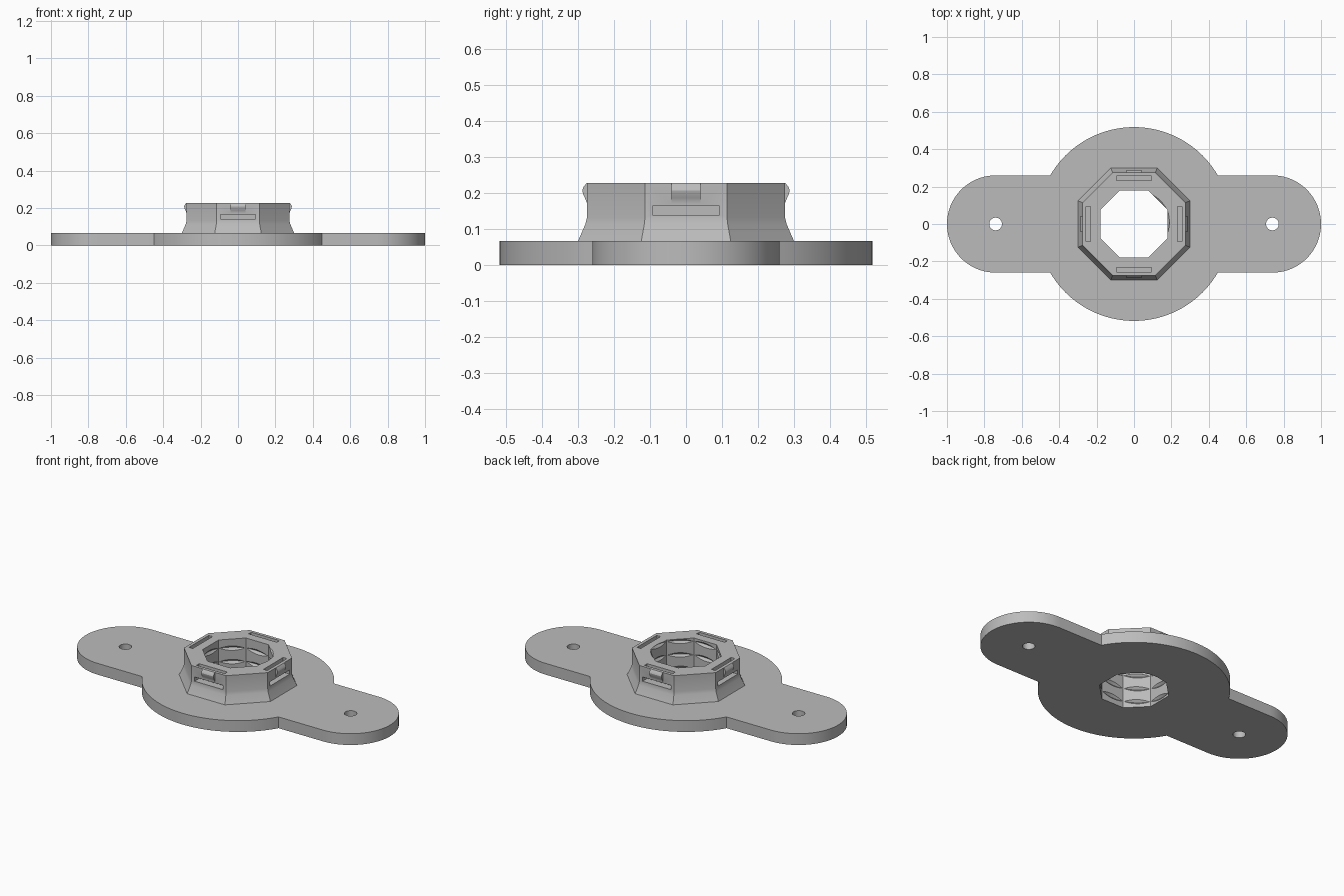
import bpy, bmesh, math
from math import cos, sin, pi, radians

if "Cube" in bpy.data.objects:
    bpy.data.objects.remove(bpy.data.objects["Cube"])

PLATE_H, TOP, BORE = 0.067, 0.228, 0.18

grey = bpy.data.materials.new("plain_grey")
grey.diffuse_color = (0.5, 0.5, 0.5, 1)
grey.use_nodes = True
grey.node_tree.nodes["Principled BSDF"].inputs["Base Color"].default_value = grey.diffuse_color


def loft(name, rings):
    """Closed solid through a list of rings with equal point counts."""
    bm = bmesh.new()
    loops = [[bm.verts.new(p) for p in r] for r in rings]
    n = len(rings[0])
    for a, b in zip(loops, loops[1:]):
        for i in range(n):
            j = (i + 1) % n
            bm.faces.new((a[i], a[j], b[j], b[i]))
    bm.faces.new(loops[0][::-1])
    bm.faces.new(loops[-1])
    bmesh.ops.recalc_face_normals(bm, faces=bm.faces[:])
    me = bpy.data.meshes.new(name)
    bm.to_mesh(me)
    bm.free()
    ob = bpy.data.objects.new(name, me)
    me.materials.append(grey)
    bpy.context.collection.objects.link(ob)
    return ob


def arc(cx, cy, r, a0, a1, n):
    return [(cx + r * cos(a0 + (a1 - a0) * i / n), cy + r * sin(a0 + (a1 - a0) * i / n))
            for i in range(n + 1)]


def at(pts, z):
    return [(x, y, z) for x, y in pts]


def octagon(apothem, z):
    r = apothem / cos(pi / 8)
    return [(r * cos(pi / 8 + k * pi / 4), r * sin(pi / 8 + k * pi / 4), z) for k in range(8)]


def side_profile(name, prof, half, k):
    """Radius/height profile, extruded sideways and turned to side k."""
    c, s = cos(k * pi / 2), sin(k * pi / 2)
    return loft(name, [[(r * c - w * s, r * s + w * c, z) for r, z in prof]
                       for w in (-half, half)])


def combine(body, tool, op):
    tool.hide_render = True
    m = body.modifiers.new(op, 'BOOLEAN')
    m.operation, m.object, m.solver = op, tool, 'EXACT'
    bpy.context.view_layer.objects.active = body
    bpy.ops.object.modifier_apply(modifier=m.name)
    bpy.data.objects.remove(tool, do_unlink=True)


# Base plate: round disc with two rounded ears
R, EAR = 0.518, 0.26
a = math.asin(EAR / R)
outline = (arc(0.74, 0, EAR, -pi / 2, pi / 2, 40) + arc(0, 0, R, a, pi - a, 48)
           + arc(-0.74, 0, EAR, pi / 2, 3 * pi / 2, 40) + arc(0, 0, R, pi + a, 2 * pi - a, 48))
body = loft("mounting_flange", [at(outline, 0), at(outline, PLATE_H)])

# Octagonal collar with flared foot
collar = loft("collar", [octagon(r, z) for r, z in
              [(0.30, 0.03), (0.30, PLATE_H), (0.280, 0.113), (0.275, 0.132), (0.275, TOP)]])
combine(body, collar, 'UNION')

# Rounded snap bumps on the four main sides
bump = [(0.265, 0.172), (0.275, 0.172), (0.281, 0.187), (0.286, 0.198), (0.288, 0.208),
        (0.285, 0.217), (0.276, TOP), (0.265, TOP)]
for k in range(4):
    combine(body, side_profile("bump", bump, 0.04, k), 'UNION')

# Octagonal bore and screw holes
combine(body, loft("bore", [octagon(BORE, -0.1), octagon(BORE, 0.4)]), 'DIFFERENCE')
for x in (-0.74, 0.74):
    hole = arc(x, 0, 0.034, 0, 2 * pi * 31 / 32, 31)
    combine(body, loft("screw_hole", [at(hole, -0.1), at(hole, 0.2)]), 'DIFFERENCE')

# Strap slots running from the top face out through the side
slot = [(0.232, 0.3), (0.232, 0.14), (0.32, 0.14), (0.32, 0.165), (0.257, 0.165), (0.257, 0.3)]
for k in range(4):
    combine(body, side_profile("strap_slot", slot, 0.093, k), 'DIFFERENCE')

# Helical thread groove nicking the flats of the bore
PITCH, SEG = 0.08, 64
rings = []
for i in range(int(4.2 * SEG)):
    t = 2 * pi * i / SEG
    z = -0.05 + PITCH * i / SEG
    ang = t + radians(20) - 2 * pi * (TOP + 0.05) / PITCH
    rings.append([(r * cos(ang), r * sin(ang), z + dz)
                  for r, dz in ((0.168, -0.026), (0.193, 0), (0.168, 0.026))])
combine(body, loft("thread", rings), 'DIFFERENCE')

# Smooth the rounded walls, keep corners crisp
bpy.ops.object.select_all(action='DESELECT')
body.select_set(True)
bpy.context.view_layer.objects.active = body
bpy.ops.object.shade_smooth_by_angle(angle=radians(25))
